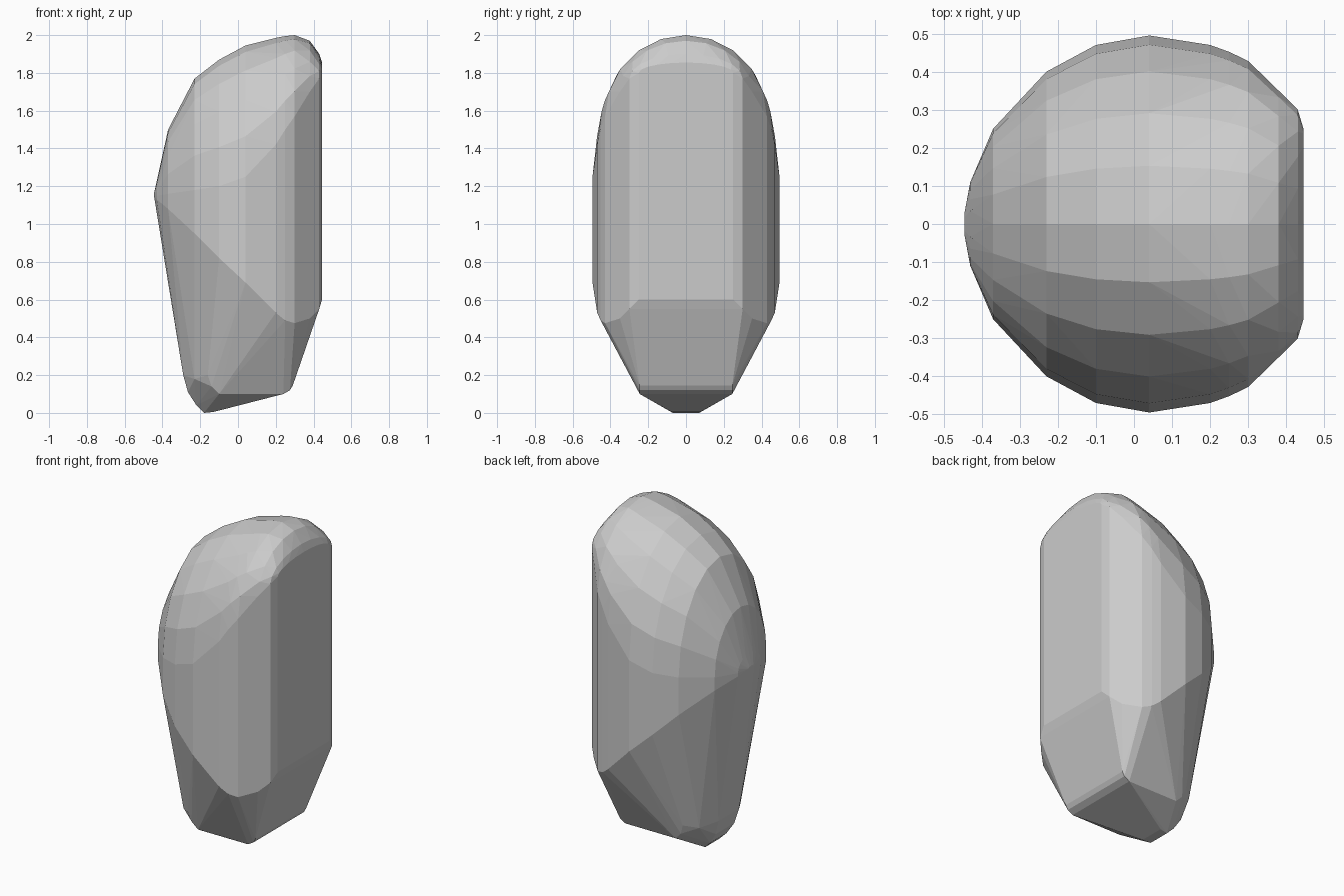
import bpy, bmesh, math

# Cross-sections along x: (x, half width, lower rim z, shoulder z, crown z)
sections = [
    (-0.445, 0.03, 1.15, 1.15, 1.16),
    (-0.43, 0.11, 1.13, 1.15, 1.23),
    (-0.37, 0.25, 1.08, 1.16, 1.50),
    (-0.23, 0.40, 0.95, 1.18, 1.77),
    (-0.10, 0.47, 0.82, 1.20, 1.87),
    (0.04, 0.495, 0.69, 1.25, 1.945),
    (0.20, 0.47, 0.53, 1.42, 1.985),
    (0.25, 0.452, 0.49, 1.50, 1.995),
    (0.30, 0.428, 0.475, 1.57, 2.00),
    (0.38, 0.35, 0.50, 1.70, 1.97),
    (0.43, 0.30, 0.55, 1.77, 1.90),
    (0.445, 0.25, 0.60, 1.80, 1.855),
]
# Tapered foot, one half (x, y, z)
foot = [
    (-0.18, 0.07, 0.0), (-0.13, 0.075, 0.005), (-0.22, 0.08, 0.04),
    (-0.265, 0.09, 0.11), (-0.29, 0.10, 0.20), (-0.23, 0.20, 0.18),
    (-0.16, 0.26, 0.20), (-0.14, 0.25, 0.14), (-0.10, 0.245, 0.10),
    (0.24, 0.245, 0.10), (0.275, 0.245, 0.12), (0.29, 0.245, 0.145),
]

points = list(foot)
# Upper body: vertical wall from rim to shoulder, then an arched crown
for x, w, rim, shoulder, crown in sections:
    points.append((x, w, rim))
    for i in range(6):
        a = math.pi / 2 * i / 5
        points.append((x, w * math.cos(a), shoulder + (crown - shoulder) * math.sin(a)))

bm = bmesh.new()
for x, y, z in points:
    for s in (-1, 1):
        bm.verts.new((x, s * y, z))
bmesh.ops.remove_doubles(bm, verts=bm.verts, dist=0.0005)

# Wrap the points in a faceted convex skin
bmesh.ops.convex_hull(bm, input=bm.verts)
bmesh.ops.delete(bm, geom=[v for v in bm.verts if not v.link_faces], context='VERTS')
bmesh.ops.dissolve_limit(bm, angle_limit=math.radians(1), verts=bm.verts, edges=bm.edges)
bmesh.ops.recalc_face_normals(bm, faces=bm.faces)

mesh = bpy.data.meshes.new("faceted_stone")
bm.to_mesh(mesh)
bm.free()
stone = bpy.data.objects.new("faceted_stone", mesh)
bpy.context.collection.objects.link(stone)
